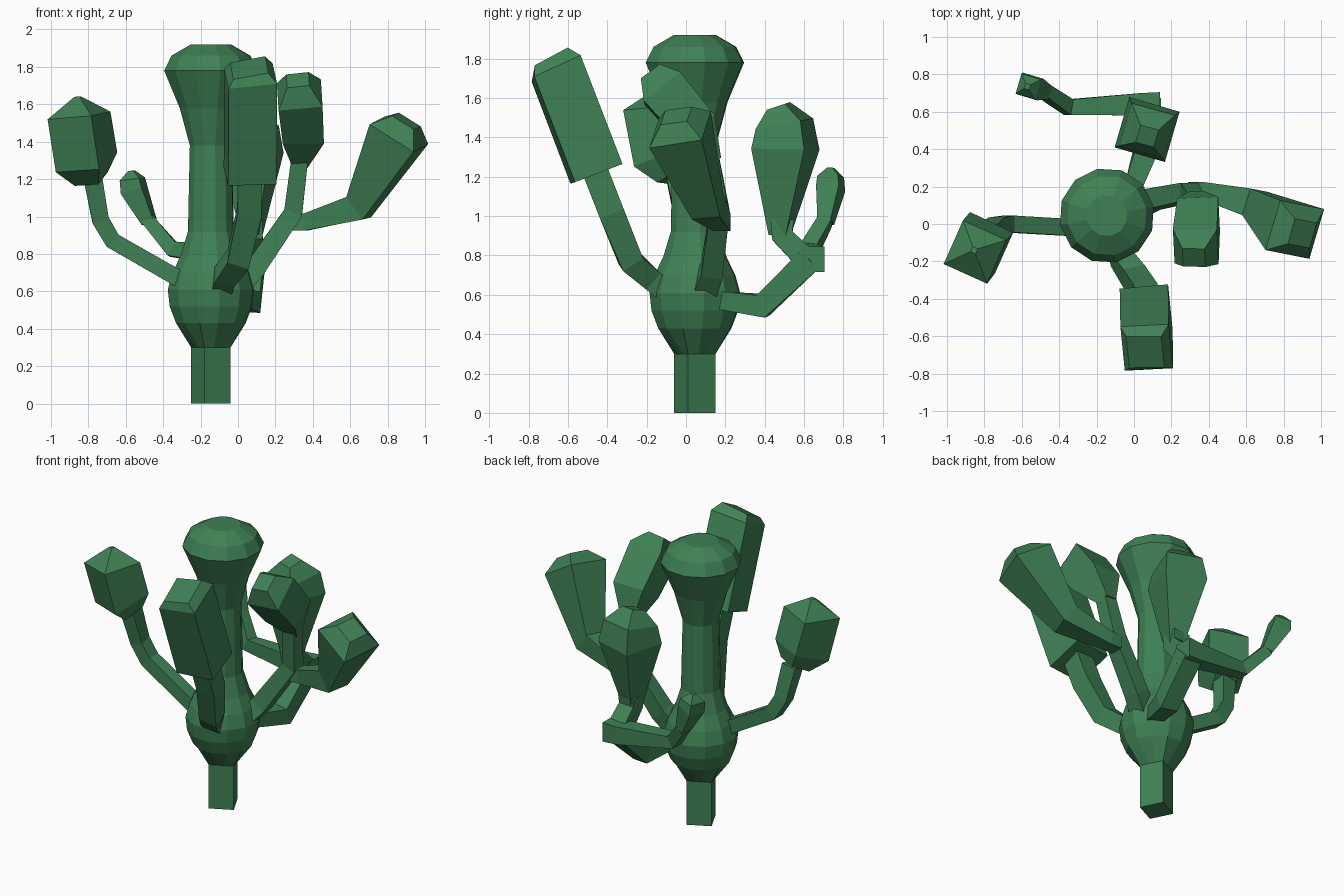
import bpy, bmesh
from math import sin, cos, pi, radians
from mathutils import Vector

green = bpy.data.materials.new("cactus_green")
green.diffuse_color = (0.05, 0.22, 0.09, 1)


def loft(name, rings):
    """Skin a list of equal-sized rings and close both ends."""
    bm = bmesh.new()
    rows = [[bm.verts.new(p) for p in r] for r in rings]
    n = len(rows[0])
    for a, b in zip(rows, rows[1:]):
        for i in range(n):
            j = (i + 1) % n
            bm.faces.new((a[i], a[j], b[j], b[i]))
    bm.faces.new(rows[0][::-1])
    bm.faces.new(rows[-1])
    bmesh.ops.recalc_face_normals(bm, faces=bm.faces)
    me = bpy.data.meshes.new(name)
    bm.to_mesh(me)
    bm.free()
    me.materials.append(green)
    ob = bpy.data.objects.new(name, me)
    bpy.context.collection.objects.link(ob)


def limb(name, ref, pts):
    """Square tube along points (x, y, z, half width); ref sets its roll."""
    c = [Vector(p[:3]) for p in pts]
    rings = []
    for i, p in enumerate(pts):
        t = Vector()
        if i > 0:
            t += (c[i] - c[i - 1]).normalized()
        if i < len(c) - 1:
            t += (c[i + 1] - c[i]).normalized()
        t.normalize()
        u = Vector(ref)
        u = (u - t * u.dot(t)).normalized()
        v = t.cross(u)
        rings.append([c[i] + (u * a + v * b) * p[3]
                      for a, b in ((1, 1), (-1, 1), (-1, -1), (1, -1))])
    loft(name, rings)


# Trunk: square foot blending into twelve-sided rings
CX, CY, TURN = -0.145, 0.045, radians(-108.4)


def trunk_ring(z, r, square=False):
    out = []
    for k in range(12):
        a = k * pi / 6
        s = r / (abs(cos(a)) + abs(sin(a))) if square else r
        out.append((CX + s * cos(a + TURN), CY + s * sin(a + TURN), z))
    return out


profile = [(0.43, 0.19), (0.52, 0.225), (0.61, 0.235), (0.70, 0.21),
           (0.79, 0.165), (0.92, 0.125), (1.38, 0.115), (1.58, 0.17),
           (1.78, 0.255), (1.86, 0.215), (1.92, 0.11)]
loft("trunk", [trunk_ring(0, 0.111, True), trunk_ring(0.3, 0.111, True)]
     + [trunk_ring(z, r) for z, r in profile])

# Left arm and its head
limb("left_arm", (0, 1, 0), [(-0.20, -0.01, 0.63, 0.05), (-0.32, -0.02, 0.67, 0.045),
     (-0.67, 0.0, 0.87, 0.045), (-0.735, -0.01, 0.98, 0.045), (-0.775, -0.05, 1.2, 0.05)])
limb("left_head", (0.9, -0.4, 0), [(-0.785, -0.06, 1.2, 0.07), (-0.81, -0.1, 1.29, 0.128),
     (-0.85, -0.15, 1.54, 0.128), (-0.855, -0.14, 1.64, 0.015)])

# Front arm and its head
limb("front_arm", (1, 0, 0), [(-0.10, -0.08, 0.60, 0.055), (-0.07, -0.18, 0.68, 0.055),
     (0.0, -0.28, 0.77, 0.06), (0.06, -0.38, 1.02, 0.065), (0.065, -0.47, 1.25, 0.065)])
limb("front_head", (1, 0.1, 0), [(0.065, -0.455, 1.215, 0.13), (0.068, -0.66, 1.75, 0.13),
     (0.06, -0.685, 1.795, 0.095)])

# Right arm with an upright head and an outward branch
limb("right_arm", (0, 1, 0), [(0.0, 0.09, 0.62, 0.06), (0.09, 0.13, 0.72, 0.055),
     (0.295, 0.17, 1.02, 0.05), (0.33, 0.12, 1.31, 0.045)])
limb("right_inner_head", (1, 0.05, 0), [(0.33, 0.14, 1.28, 0.04), (0.345, 0.05, 1.45, 0.11),
     (0.33, -0.12, 1.65, 0.118), (0.32, -0.18, 1.73, 0.06)])
limb("right_branch", (0.2, 1, 0), [(0.29, 0.18, 0.97, 0.045), (0.36, 0.18, 0.97, 0.045),
     (0.645, 0.11, 1.05, 0.075), (0.86, -0.03, 1.44, 0.14), (0.9, -0.05, 1.51, 0.07)])

# Back arm with an upright head and a small side branch
limb("back_arm", (1, 0, 0), [(-0.02, 0.15, 0.575, 0.045), (0.06, 0.39, 0.545, 0.06),
     (0.08, 0.63, 0.78, 0.065)])
limb("back_elbow", (1, 0, 0), [(0.08, 0.64, 0.75, 0.06), (0.075, 0.49, 0.90, 0.055),
     (0.07, 0.49, 0.98, 0.06)])
limb("back_head", (0.96, -0.28, 0), [(0.075, 0.475, 0.90, 0.045), (0.07, 0.505, 1.34, 0.14),
     (0.07, 0.50, 1.47, 0.12), (0.07, 0.47, 1.56, 0.05)])
limb("back_branch", (0, 1, 0), [(0.14, 0.64, 0.78, 0.065), (0.04, 0.64, 0.78, 0.06),
     (-0.35, 0.625, 0.825, 0.042), (-0.48, 0.71, 0.98, 0.035)])
limb("back_branch_head", (0.3, 1, 0), [(-0.475, 0.71, 0.97, 0.035), (-0.555, 0.735, 1.14, 0.06),
     (-0.565, 0.735, 1.20, 0.055), (-0.57, 0.735, 1.245, 0.015)])
